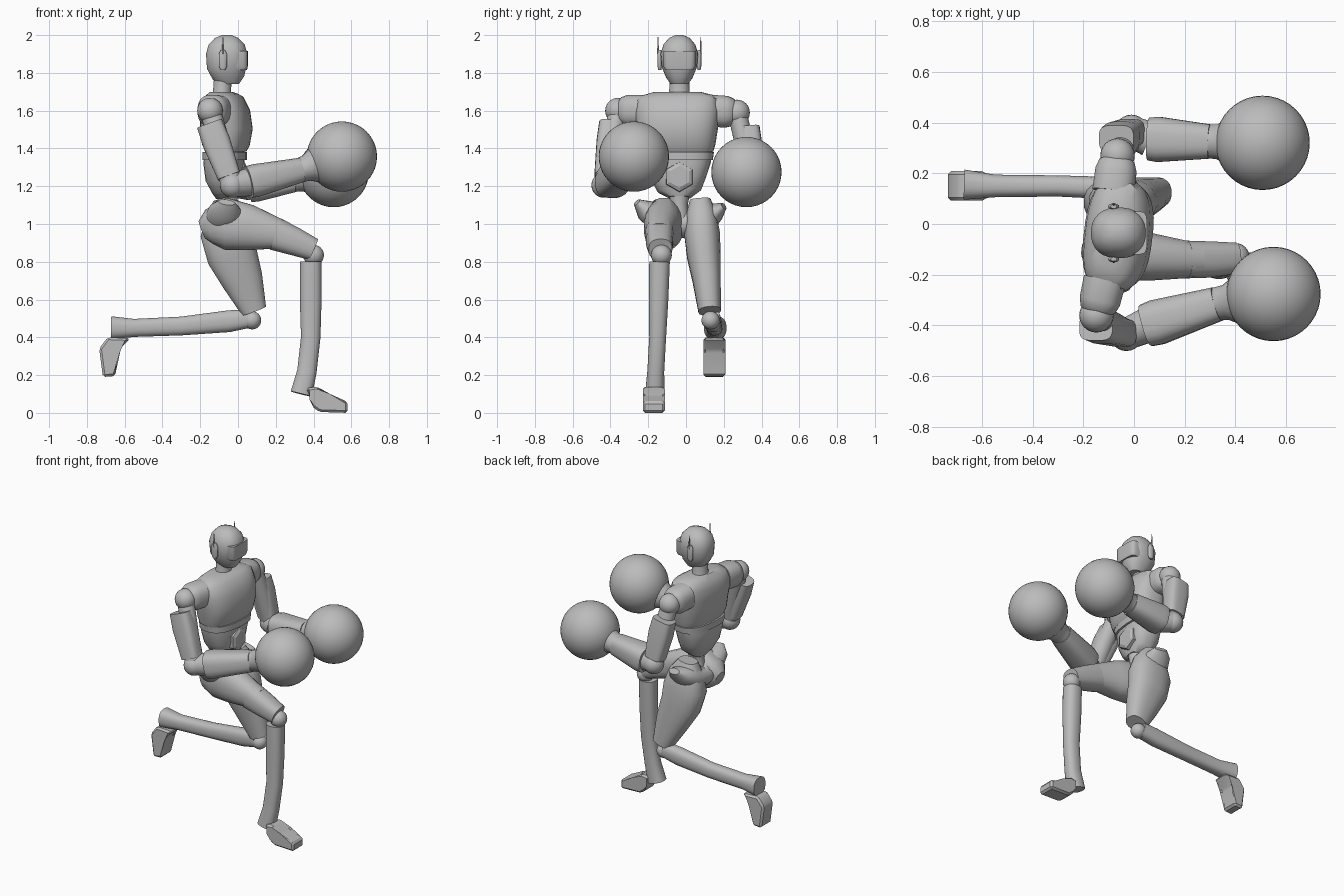
import bpy, bmesh, math
from mathutils import Vector

cube = bpy.data.objects.get("Cube")
if cube:
    bpy.data.objects.remove(cube, do_unlink=True)

grey = bpy.data.materials.new("plain_grey")
grey.use_nodes = True
COLOR = (0.5, 0.5, 0.5, 1)
grey.diffuse_color = COLOR
grey.node_tree.nodes["Principled BSDF"].inputs["Base Color"].default_value = COLOR


def finish(name, bm, angle=40):
    bmesh.ops.recalc_face_normals(bm, faces=bm.faces)
    mesh = bpy.data.meshes.new(name)
    bm.to_mesh(mesh)
    bm.free()
    mesh.materials.append(grey)
    ob = bpy.data.objects.new(name, mesh)
    bpy.context.collection.objects.link(ob)
    bpy.ops.object.select_all(action='DESELECT')
    ob.select_set(True)
    bpy.context.view_layer.objects.active = ob
    bpy.ops.object.shade_smooth_by_angle(angle=math.radians(angle))
    return ob


def loft(name, stations, ref=(0, 1, 0), power=2.0, n=20, angle=40):
    """Skin stations (x, y, z, half width along ref, half depth)."""
    bm = bmesh.new()
    pts = [Vector(s[:3]) for s in stations]
    rings = []
    for i, s in enumerate(stations):
        d = (pts[min(i + 1, len(pts) - 1)] - pts[max(i - 1, 0)]).normalized()
        side = Vector(ref)
        side = (side - d * side.dot(d)).normalized()
        other = side.cross(d)
        ring = []
        for k in range(n):
            t = math.tau * (k + 0.5) / n
            c, q = math.cos(t), math.sin(t)
            u = math.copysign(abs(c) ** (2 / power), c) * s[3]
            v = math.copysign(abs(q) ** (2 / power), q) * s[4]
            ring.append(bm.verts.new(pts[i] + side * u + other * v))
        rings.append(ring)
    for a, b in zip(rings, rings[1:]):
        for k in range(n):
            bm.faces.new((a[k], a[(k + 1) % n], b[(k + 1) % n], b[k]))
    bm.faces.new(rings[0])
    bm.faces.new(rings[-1])
    return finish(name, bm, angle)


def ball(name, center, radius, seg=24):
    bm = bmesh.new()
    bmesh.ops.create_uvsphere(bm, u_segments=seg, v_segments=seg // 2, radius=radius)
    bmesh.ops.translate(bm, verts=bm.verts, vec=center)
    return finish(name, bm)


def prism(name, outline, y, half, toe=1.0):
    """Extrude an x-z outline across y."""
    bm = bmesh.new()
    sides = [[bm.verts.new((x, y + s * half, z)) for x, z in outline] for s in (-1, 1)]
    n = len(outline)
    for k in range(n):
        bm.faces.new((sides[0][k], sides[0][(k + 1) % n], sides[1][(k + 1) % n], sides[1][k]))
    for f in sides:
        bm.faces.new(f)
    bmesh.ops.bevel(bm, geom=bm.edges[:], offset=0.012, segments=1, affect='EDGES')
    return finish(name, bm, 30)


TWIST = (0.12, 0.99, 0)
MID = -0.035

# Head, visor, neck
loft("head", [(-.05, MID, 1.74, .045, .055), (-.05, MID, 1.775, .07, .085),
              (-.06, MID, 1.83, .093, .105), (-.06, MID, 1.9, .1, .11),
              (-.06, MID, 1.95, .085, .096), (-.06, MID, 1.985, .055, .062),
              (-.06, MID, 2.0, .02, .025)], power=2.3, n=28)
loft("visor", [(0, MID, 1.815, .075, .048), (0, MID, 1.835, .085, .052),
               (0, MID, 1.915, .085, .052)], power=5)
loft("neck", [(-.085, MID, 1.66, .065, .06), (-.085, MID, 1.7, .055, .048),
              (-.08, MID, 1.77, .052, .048)])

# Ear pads and antennas
for side, word in ((1, "left"), (-1, "right")):
    y = MID + side * .104
    loft(word + "_ear_pad", [(-.08, y, 1.815, .008, .012), (-.08, y, 1.835, .012, .022),
                             (-.08, y, 1.9, .012, .022), (-.08, y, 1.92, .008, .012)])
    y = MID + side * .113
    loft(word + "_antenna", [(-.08, y, 1.9, .006, .006), (-.08, y, 1.99, .002, .002)], n=8)

# Torso
loft("chest", [(-.065, -.045, 1.385, .19, .105), (-.065, -.045, 1.42, .2, .122),
               (-.06, -.045, 1.5, .213, .133), (-.07, -.045, 1.58, .225, .13),
               (-.085, -.045, 1.65, .222, .11), (-.09, -.045, 1.68, .19, .085),
               (-.09, -.045, 1.7, .12, .055)], TWIST, 2.7, 32)
loft("abdomen", [(-.07, -.04, 1.39, .18, .1), (-.075, -.04, 1.32, .17, .105),
                 (-.07, -.04, 1.24, .145, .1), (-.06, -.035, 1.175, .115, .075),
                 (-.055, -.035, 1.14, .06, .06)], TWIST, 2.6, 28)
loft("belt", [(-.07, -.04, 1.34, .182, .114), (-.07, -.04, 1.382, .188, .114)], TWIST, 2.6, 28)
loft("belly_plate", [(-.02, MID, 1.25, .085, .085), (.035, MID, 1.25, .078, .078),
                     (.045, MID, 1.25, .058, .058)], n=6, angle=20)
loft("waist", [(-.055, MID, 1.18, .06, .06), (-.055, MID, 1.1, .045, .05),
               (-.06, MID, 1.0, .06, .07)])

# Pelvis with raised hip points
loft("pelvis", [(-.06, -.26, 1.115, .045, .02), (-.07, -.22, 1.075, .085, .055),
                (-.08, -.12, 1.02, .1, .09), (-.08, -.02, .995, .095, .07),
                (-.08, .09, 1.02, .1, .09), (-.06, .16, 1.065, .085, .05),
                (-.05, .2, 1.095, .045, .02)], (1, 0, 0))

# Forward leg
loft("right_thigh", [(-.19, -.1, .97, .04, .05), (-.15, -.105, .985, .085, .095),
                     (-.06, -.115, 1.0, .105, .14), (.06, -.13, .98, .095, .122),
                     (.2, -.14, .95, .075, .085), (.25, -.14, .93, .07, .08)], power=2.3)
loft("right_knee_cuff", [(.2, -.14, .945, .075, .087), (.3, -.14, .907, .072, .075),
                         (.4, -.135, .865, .062, .06)], power=2.6)
ball("right_knee", (.4, -.13, .835), .055)
loft("right_shin", [(.385, -.14, .8, .055, .058), (.385, -.145, .6, .052, .058),
                    (.385, -.15, .4, .045, .052), (.365, -.16, .22, .045, .052),
                    (.335, -.165, .1, .052, .058)], power=2.4)
prism("right_foot", [(.36, .13), (.42, .14), (.48, .09), (.58, .06), (.58, 0),
                     (.43, .005), (.39, .035), (.39, .075)], -.17, .058)

# Trailing leg
loft("left_thigh", [(-.07, .075, 1.13, .055, .06), (-.06, .08, 1.06, .08, .11),
                    (-.055, .085, .95, .095, .145), (-.03, .095, .83, .09, .135),
                    (.025, .11, .7, .075, .11), (.085, .125, .54, .06, .068)], power=2.4)
ball("left_knee", (.075, .13, .49), .048)
loft("left_shin", [(.06, .135, .5, .045, .05), (-.05, .14, .485, .045, .058),
                   (-.3, .15, .46, .042, .05), (-.55, .15, .45, .045, .048),
                   (-.67, .155, .45, .06, .062)], power=2.5)
prism("left_foot", [(-.57, .395), (-.69, .4), (-.735, .34), (-.715, .19),
                    (-.65, .195), (-.635, .33)], .15, .058)

# Arms: shoulder cap, joint, upper arm, shell, elbow, forearm, cuff, round glove
ARMS = {
    "right": dict(cap=(-.115, -.22, 1.6), joint=(-.148, -.36, 1.6), top=(-.15, -.405, 1.53),
                  elbow=(-.03, -.435, 1.205), fore=(.05, -.4, 1.22),
                  wrist=(.33, -.315, 1.285), glove=(.55, -.276, 1.357)),
    "left": dict(cap=(-.08, .13, 1.6), joint=(-.065, .27, 1.59), top=(-.07, .335, 1.51),
                 elbow=(-.01, .365, 1.2), fore=(.06, .335, 1.2),
                 wrist=(.3, .325, 1.235), glove=(.507, .32, 1.275)),
}
for word, p in ARMS.items():
    p = {key: Vector(v) for key, v in p.items()}

    def tube(part, spec, **kw):
        loft(word + "_" + part, [(*p[a].lerp(p[b], t), w, h) for a, b, t, w, h in spec], **kw)

    tube("shoulder_cap", [("cap", "joint", 0, .085, .085), ("cap", "joint", .6, .082, .085),
                          ("cap", "joint", .85, .07, .072), ("cap", "joint", 1, .04, .045)],
         ref=(1, 0, 0), power=2.5)
    ball(word + "_shoulder_joint", p["joint"], .068)
    tube("upper_arm", [("joint", "elbow", 0, .05, .055), ("joint", "elbow", 1, .055, .06)])
    tube("arm_shell", [("top", "elbow", 0, .055, .07), ("top", "elbow", .3, .06, .075),
                       ("top", "elbow", .85, .055, .062)], power=3.5)
    ball(word + "_elbow", p["elbow"], .066)
    tube("elbow_link", [("elbow", "fore", 0, .062, .062), ("elbow", "fore", 1, .07, .075)])
    tube("forearm", [("fore", "wrist", 0, .085, .085), ("fore", "wrist", .15, .09, .088),
                     ("fore", "wrist", 1, .068, .066)], power=2.8)
    tube("glove_cuff", [("wrist", "glove", -.05, .066, .064), ("wrist", "glove", .15, .07, .07),
                        ("wrist", "glove", .5, .115, .115)])
    ball(word + "_glove", p["glove"], .186, 40)
